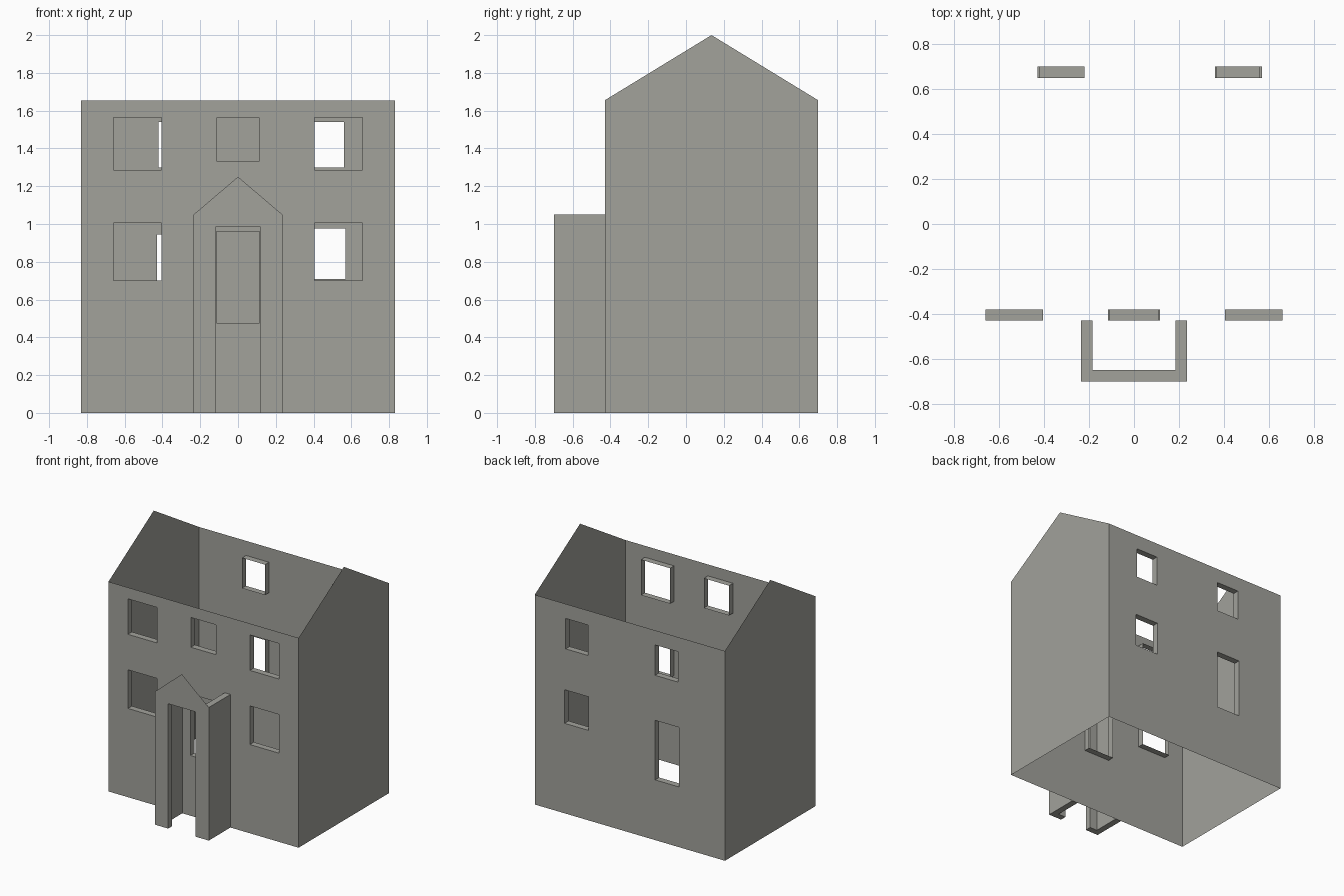
import bpy, bmesh

if "Cube" in bpy.data.objects:
    bpy.data.objects.remove(bpy.data.objects["Cube"], do_unlink=True)

HALF, FRONT, BACK = 0.83, -0.43, 0.70     # house plan
EAVES, RIDGE, RIDGE_Y = 1.655, 2.0, 0.135
DEPTH = 0.05                              # window reveals and porch walls
PORCH_Y, PORCH_HALF, PORCH_TOP = -0.70, 0.235, 1.05

stone = bpy.data.materials.new("warm_grey")
stone.use_nodes = True
colour = (0.36, 0.36, 0.33, 1)
stone.diffuse_color = colour
stone.node_tree.nodes["Principled BSDF"].inputs["Base Color"].default_value = colour


def finish(name, bm, closed=False):
    if closed:
        bmesh.ops.recalc_face_normals(bm, faces=bm.faces)
    mesh = bpy.data.meshes.new(name)
    bm.to_mesh(mesh)
    bm.free()
    mesh.materials.append(stone)
    obj = bpy.data.objects.new(name, mesh)
    bpy.context.collection.objects.link(obj)
    return obj


def polygon(name, points):
    bm = bmesh.new()
    bm.faces.new([bm.verts.new(p) for p in points])
    return finish(name, bm)


def extruded(name, outline, y, depth):
    """Solid made from an x-z outline pushed back along y."""
    bm = bmesh.new()
    face = bm.faces.new([bm.verts.new((x, y, z)) for x, z in outline])
    result = bmesh.ops.extrude_face_region(bm, geom=[face], use_keep_orig=True)
    moved = [v for v in result["geom"] if isinstance(v, bmesh.types.BMVert)]
    bmesh.ops.translate(bm, verts=moved, vec=(0, depth, 0))
    return finish(name, bm, closed=True)


def rect(x0, x1, z0, z1):
    return [(x0, z0), (x1, z0), (x1, z1), (x0, z1)]


def window_wall(name, y, inward, windows):
    """Thin wall with openings, each lined by a reveal pointing indoors."""
    bm = bmesh.new()
    loops = []
    for box in [(-HALF, HALF, 0, EAVES)] + windows:
        verts = [bm.verts.new((x, y, z)) for x, z in rect(*box)]
        for a, b in zip(verts, verts[1:] + verts[:1]):
            bm.edges.new((a, b))
        loops.append(verts)
    bmesh.ops.triangle_fill(bm, edges=bm.edges[:], use_beauty=True,
                            normal=(0, -inward, 0))
    for verts in loops[1:]:
        inner = [bm.verts.new((v.co.x, y + inward * DEPTH, v.co.z)) for v in verts]
        for i in range(4):
            j = (i + 1) % 4
            quad = [verts[i], verts[j], inner[j], inner[i]]
            bm.faces.new(quad if inward < 0 else quad[::-1])
    bmesh.ops.recalc_face_normals(bm, faces=bm.faces)
    wall = [f for f in bm.faces if abs(f.normal.y) > 0.9]
    if wall[0].normal.y * inward > 0:
        bmesh.ops.reverse_faces(bm, faces=bm.faces)
    return finish(name, bm)


# Front and back walls
window_wall("front_wall", FRONT, 1, [
    (-0.66, -0.405, 1.285, 1.565), (0.405, 0.66, 1.285, 1.565),
    (-0.66, -0.405, 0.70, 1.005), (0.405, 0.66, 0.70, 1.005),
    (-0.11, 0.11, 1.33, 1.565), (-0.115, 0.115, 0.475, 0.96)])
window_wall("back_wall", BACK, -1, [
    (-0.42, -0.22, 1.30, 1.54), (0.365, 0.56, 1.30, 1.54),
    (-0.43, -0.22, 0.475, 0.945), (0.36, 0.57, 0.71, 0.975)])

# Gable ends
gable = [(FRONT, 0), (BACK, 0), (BACK, EAVES), (RIDGE_Y, RIDGE), (FRONT, EAVES)]
polygon("left_gable_wall", [(HALF, y, z) for y, z in gable])
polygon("right_gable_wall", [(-HALF, y, z) for y, z in reversed(gable)])

# Porch: front with doorway, two side walls, thin pediment
half_arch = [(PORCH_HALF, PORCH_TOP), (PORCH_HALF, 0), (0.12, 0), (0.12, 0.985)]
arch = half_arch + [(-x, z) for x, z in reversed(half_arch)]
extruded("porch_front", arch, PORCH_Y, DEPTH)
for side, s in (("left", 1), ("right", -1)):
    extruded(f"porch_{side}_wall",
             rect(s * (PORCH_HALF - DEPTH), s * PORCH_HALF, 0, PORCH_TOP),
             PORCH_Y + DEPTH, FRONT - PORCH_Y - DEPTH)
polygon("porch_pediment", [(-PORCH_HALF, PORCH_Y, PORCH_TOP),
                           (PORCH_HALF, PORCH_Y, PORCH_TOP), (0, PORCH_Y, 1.25)])
